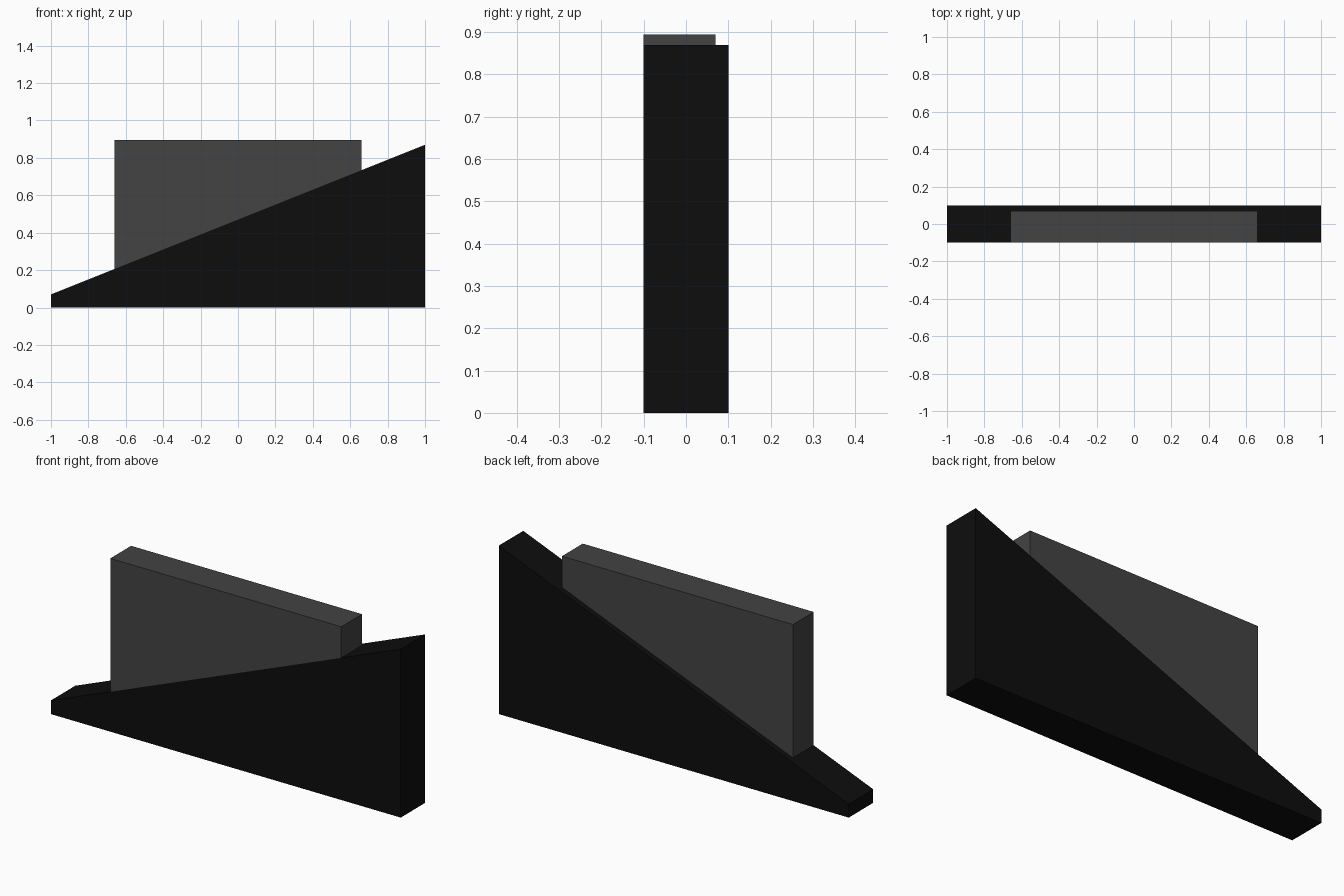
import bpy, bmesh

if "Cube" in bpy.data.objects:
    bpy.data.objects.remove(bpy.data.objects["Cube"])


def material(name, value):
    m = bpy.data.materials.new(name)
    m.diffuse_color = (value, value, value, 1)
    m.use_nodes = True
    m.node_tree.nodes["Principled BSDF"].inputs["Base Color"].default_value = m.diffuse_color
    return m


def prism(name, profile, y0, y1, mat):
    """Extrude an XZ profile from y0 to y1."""
    bm = bmesh.new()
    face = bm.faces.new([bm.verts.new((x, y0, z)) for x, z in profile])
    new = bmesh.ops.extrude_face_region(bm, geom=[face])["geom"]
    verts = [v for v in new if isinstance(v, bmesh.types.BMVert)]
    bmesh.ops.translate(bm, vec=(0, y1 - y0, 0), verts=verts)
    bmesh.ops.recalc_face_normals(bm, faces=bm.faces)
    mesh = bpy.data.meshes.new(name)
    bm.to_mesh(mesh)
    bm.free()
    mesh.materials.append(mat)
    obj = bpy.data.objects.new(name, mesh)
    bpy.context.collection.objects.link(obj)
    return obj


def slope(x):
    """Height of the ramp surface at x."""
    return 0.47 + 0.40 * x


black = material("black", 0.004)
grey = material("dark grey", 0.056)

# Sloping base wedge
prism("base_wedge", [(-1, 0), (1, 0), (1, slope(1)), (-1, slope(-1))], -0.1, 0.1, black)

# Upright block resting on the slope, flush with the front
w, top = 0.66, 0.895
prism("upper_block", [(-w, slope(-w)), (w, slope(w)), (w, top), (-w, top)], -0.1, 0.07, grey)
